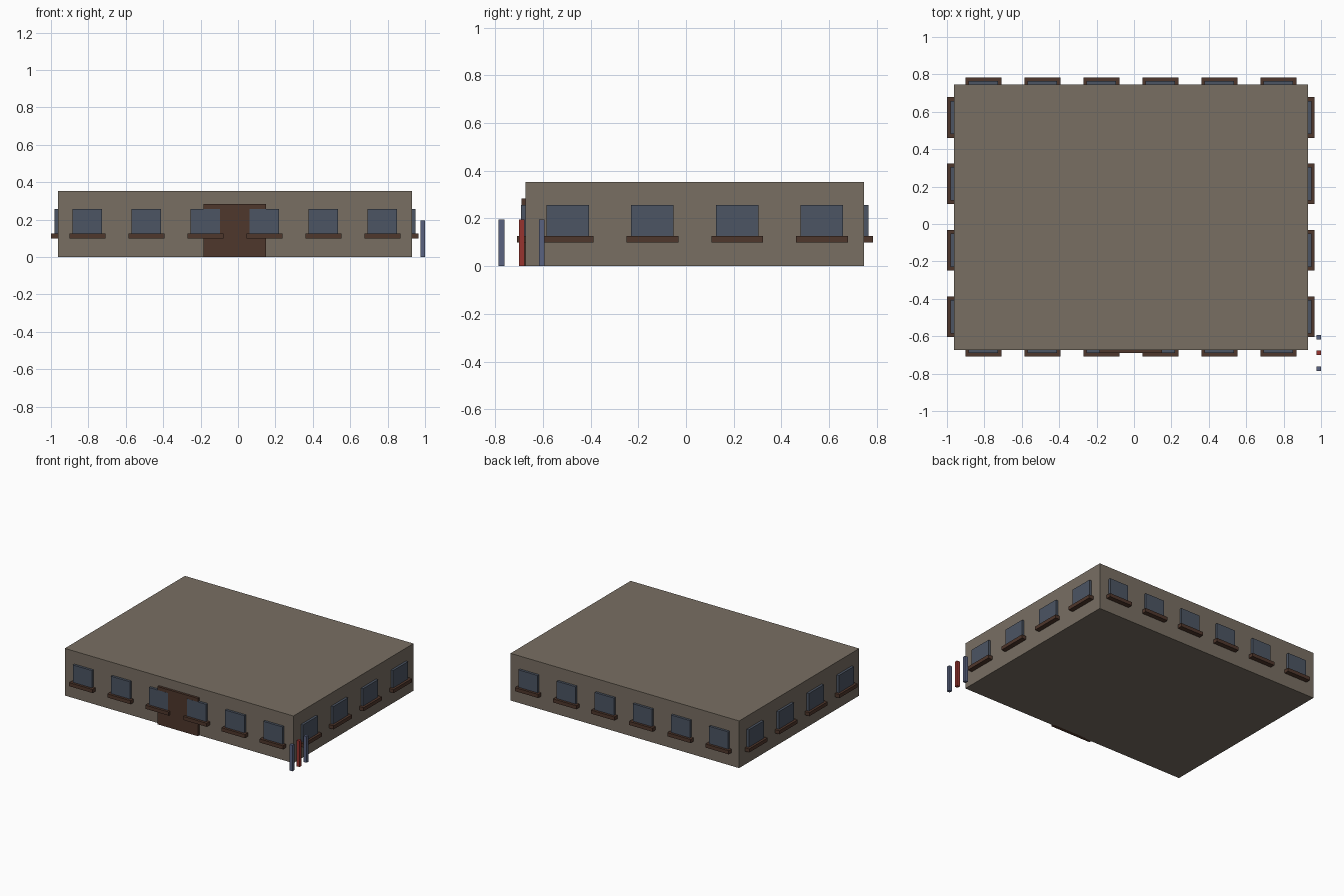
import bpy
from mathutils import Vector

if "Cube" in bpy.data.objects:
    bpy.data.objects.remove(bpy.data.objects["Cube"], do_unlink=True)


def material(name, r, g, b):
    m = bpy.data.materials.new(name)
    m.use_nodes = True
    m.diffuse_color = (r, g, b, 1)
    m.node_tree.nodes["Principled BSDF"].inputs["Base Color"].default_value = (r, g, b, 1)
    return m


stone = material("grey_brown_stone", 0.19, 0.158, 0.124)
glass = material("slate_glass", 0.072, 0.09, 0.125)
wood = material("dark_wood", 0.078, 0.038, 0.025)
red = material("red_paint", 0.31, 0.034, 0.028)
blue = material("blue_paint", 0.1, 0.122, 0.215)


def box(name, low, high, mat):
    """Axis-aligned box between two opposite corners."""
    low, high = Vector(low), Vector(high)
    bpy.ops.mesh.primitive_cube_add(size=1, location=(low + high) / 2)
    ob = bpy.context.object
    ob.name = name
    for v in ob.data.vertices:
        v.co *= high - low
    ob.data.materials.append(mat)
    return ob


# Main block
LEFT, RIGHT, FRONT, BACK, TOP = -0.963, 0.93, -0.673, 0.747, 0.353
MID_X, MID_Y = (LEFT + RIGHT) / 2, (FRONT + BACK) / 2
box("building_body", (LEFT, FRONT, 0), (RIGHT, BACK, TOP), stone)

# Front door slab
box("front_door", (MID_X - 0.167, FRONT - 0.0175, 0), (MID_X + 0.167, FRONT + 0.01, 0.283), wood)


def wall_piece(name, axis, wall, sign, along, width, depth, z0, z1, mat):
    """Box on a wall, sunk slightly in and standing out by depth."""
    a, b = sorted((wall - sign * 0.01, wall + sign * depth))
    s, e = along - width / 2, along + width / 2
    if axis == "y":
        box(name, (s, a, z0), (e, b, z1), mat)
    else:
        box(name, (a, s, z0), (b, e, z1), mat)


# Windows with sills: side name, wall axis, position, outward sign, count, centre, spacing, width
walls = [
    ("front", "y", FRONT, -1, 6, MID_X, 0.3155, 0.158),
    ("back", "y", BACK, 1, 6, MID_X, 0.3155, 0.158),
    ("right", "x", LEFT, -1, 4, MID_Y, 0.355, 0.178),
    ("left", "x", RIGHT, 1, 4, MID_Y, 0.355, 0.178),
]
for side, axis, wall, sign, count, centre, step, width in walls:
    for i in range(count):
        along = centre + (i - (count - 1) / 2) * step
        wall_piece(f"{side}_window_{i + 1}", axis, wall, sign, along, width, 0.018, 0.115, 0.257, glass)
        wall_piece(f"{side}_sill_{i + 1}", axis, wall, sign, along, width * 1.22, 0.036, 0.1, 0.127, wood)

# Free-standing posts beside the front corner
for i, mat in enumerate((blue, red, blue)):
    y = -0.773 + i * 0.084
    box(f"post_{i + 1}", (0.976, y - 0.012, 0), (1.0, y + 0.012, 0.195), mat)
